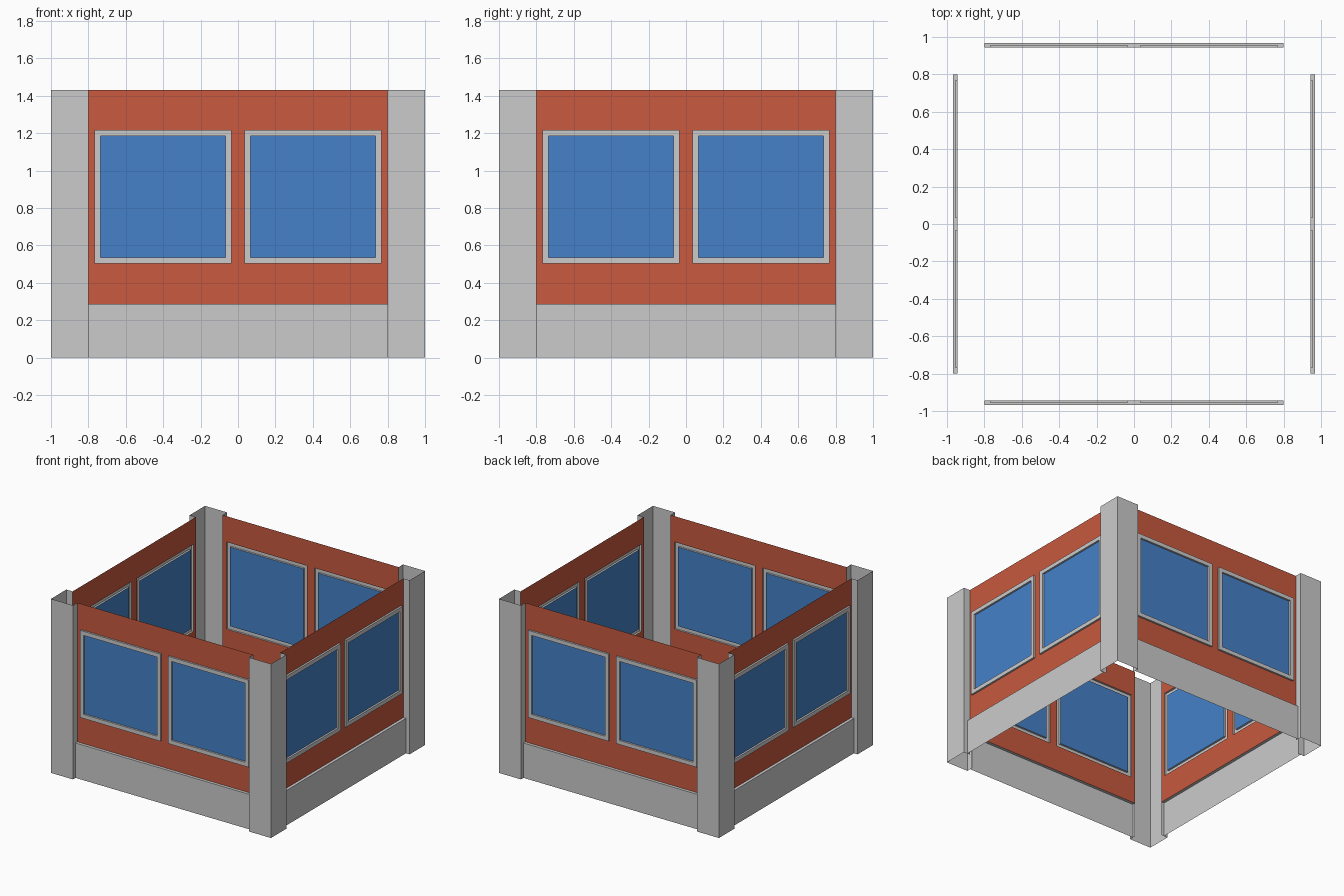
import bpy, bmesh
from math import pi
from mathutils import Matrix

if "Cube" in bpy.data.objects:
    bpy.data.objects.remove(bpy.data.objects["Cube"])

H, BASE = 1.43, 0.287                 # overall height, plinth height
WALL, FRAME, PLINTH = 0.943, 0.958, 0.967   # distances of the sheets from the centre
WIN_X = (0.034, 0.767)
WIN_Z = (0.502, 1.218)
RIM = 0.033


def material(name, color):
    m = bpy.data.materials.new(name)
    m.diffuse_color = color
    m.use_nodes = True
    m.node_tree.nodes["Principled BSDF"].inputs["Base Color"].default_value = m.diffuse_color
    return m


brick = material("brick_red", (0.58, 0.10, 0.05, 1))
blue = material("glass_blue", (0.06, 0.22, 0.58, 1))


def sheet(name, quads, turn, mat=None):
    """Make an object from quads and turn it to one of the four sides."""
    bm = bmesh.new()
    for q in quads:
        bm.faces.new([bm.verts.new(p) for p in q])
    bmesh.ops.remove_doubles(bm, verts=bm.verts, dist=1e-5)
    bmesh.ops.rotate(bm, verts=bm.verts, matrix=Matrix.Rotation(turn * pi / 2, 3, 'Z'))
    me = bpy.data.meshes.new(name)
    bm.to_mesh(me)
    bm.free()
    if mat:
        me.materials.append(mat)
    ob = bpy.data.objects.new(name, me)
    bpy.context.collection.objects.link(ob)


def panel(x0, x1, z0, z1, d):
    """Front-facing upright rectangle at distance d."""
    return [(x0, -d, z0), (x1, -d, z0), (x1, -d, z1), (x0, -d, z1)]


def strips(a, b):
    """Quads joining two closed loops of four points."""
    return [[a[i], a[(i + 1) % 4], b[(i + 1) % 4], b[i]] for i in range(4)]


side_names = ["front", "right", "back", "left"]
for k, side in enumerate(side_names):
    # red wall with two window openings
    xs = [-0.8, -WIN_X[1], -WIN_X[0], WIN_X[0], WIN_X[1], 0.8]
    zs = [BASE, WIN_Z[0], WIN_Z[1], H]
    sheet(side + "_wall",
          [panel(xs[i], xs[i + 1], zs[j], zs[j + 1], WALL)
           for i in range(5) for j in range(3) if not (j == 1 and i in (1, 3))],
          k, brick)

    # plinth face with its top ledge
    sheet(side + "_plinth",
          [panel(-0.8, 0.8, 0, BASE, PLINTH),
           [(-0.8, -PLINTH, BASE), (0.8, -PLINTH, BASE), (0.8, -WALL, BASE), (-0.8, -WALL, BASE)]], k)

    # raised window frames and recessed glass
    for n, (x0, x1) in enumerate([(-WIN_X[1], -WIN_X[0]), WIN_X]):
        outer = (x0, x1, *WIN_Z)
        inner = (x0 + RIM, x1 - RIM, WIN_Z[0] + RIM, WIN_Z[1] - RIM)
        loops = [panel(*outer, WALL), panel(*outer, FRAME), panel(*inner, FRAME), panel(*inner, WALL)]
        sheet(f"{side}_window_frame_{n + 1}",
              [q for a, b in zip(loops, loops[1:]) for q in strips(a, b)], k)
        sheet(f"{side}_window_glass_{n + 1}", [loops[-1]], k, blue)

    # hollow corner pillar, open to the inside
    prof = [(-0.8, -WALL), (-0.8, -1), (-1, -1), (-1, -0.8), (-WALL, -0.8)]
    sheet(f"corner_pillar_{k + 1}",
          [[(*b, 0), (*a, 0), (*a, H), (*b, H)] for a, b in zip(prof, prof[1:])], k)
